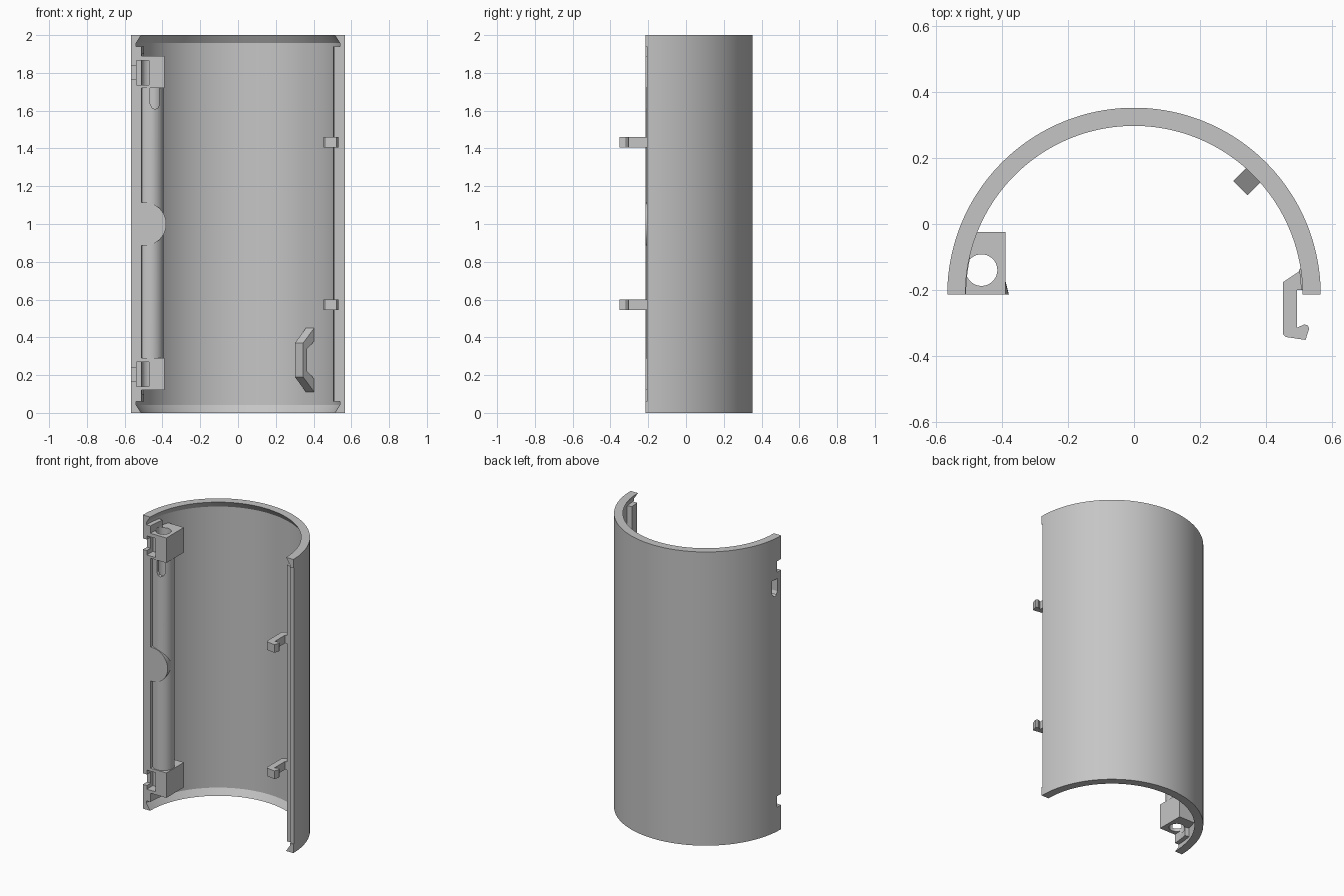
import bpy, bmesh, math
from mathutils import Matrix

if "Cube" in bpy.data.objects:
    bpy.data.objects.remove(bpy.data.objects["Cube"])

CY = -0.214          # axis of the half cylinder
R, WALL = 0.567, 0.54    # outer and inner wall radius
BX, BY = -0.463, -0.14   # axis of the hinge bore

grey = bpy.data.materials.new("matte grey")
grey.diffuse_color = (0.56, 0.56, 0.56, 1)
grey.use_nodes = True
grey.node_tree.nodes["Principled BSDF"].inputs["Base Color"].default_value = grey.diffuse_color


def make(name, bm):
    bmesh.ops.recalc_face_normals(bm, faces=bm.faces)
    me = bpy.data.meshes.new(name)
    bm.to_mesh(me)
    bm.free()
    ob = bpy.data.objects.new(name, me)
    bpy.context.collection.objects.link(ob)
    me.materials.append(grey)
    return ob


def prism(name, pts, offset):
    """Extrude a 3D outline along an offset."""
    bm = bmesh.new()
    f = bm.faces.new([bm.verts.new(p) for p in pts])
    r = bmesh.ops.extrude_face_region(bm, geom=[f])
    vs = [v for v in r["geom"] if isinstance(v, bmesh.types.BMVert)]
    bmesh.ops.translate(bm, verts=vs, vec=offset)
    return make(name, bm)


def column(name, pts, z0, z1):
    """Upright prism over a plan outline."""
    return prism(name, [(x, y, z0) for x, y in pts], (0, 0, z1 - z0))


def box(name, x0, x1, y0, y1, z0, z1):
    return column(name, [(x0, y0), (x1, y0), (x1, y1), (x0, y1)], z0, z1)


def cylinder(name, x, y, r, z0, z1, n=40):
    ring = [(x + r * math.cos(2 * math.pi * i / n), y + r * math.sin(2 * math.pi * i / n))
            for i in range(n)]
    return column(name, ring, z0, z1)


def cut(ob, cutters):
    for c in cutters:
        c.hide_render = True
        m = ob.modifiers.new("cut", "BOOLEAN")
        m.operation, m.object, m.solver = "DIFFERENCE", c, "EXACT"


# Thin half-cylinder shell with chamfered rims, swept from its wall section
section = [(R, 0), (R, 2), (0.512, 2), (WALL, 1.957), (WALL, 0.043), (0.512, 0)]
N = 96
bm = bmesh.new()
rings = []
for i in range(N + 1):
    a = math.pi * i / N
    rings.append([bm.verts.new((r * math.cos(a), CY + r * math.sin(a), z)) for r, z in section])
for p, q in zip(rings, rings[1:]):
    for k in range(len(section)):
        j = (k + 1) % len(section)
        bm.faces.new((p[k], p[j], q[j], q[k]))
bm.faces.new(rings[0])
bm.faces.new(rings[-1][::-1])
shell = make("shell", bm)

# Thickened strip behind the left seam
angles = [math.pi - 0.22 * i / 6 for i in range(7)]
strip = column("left_strip",
               [(0.51 * math.cos(a), CY + 0.51 * math.sin(a)) for a in angles] +
               [(0.55 * math.cos(a), CY + 0.55 * math.sin(a)) for a in reversed(angles)],
               0.06, 1.94)

# Hinge blocks, tube and thumb tab along the left edge
blocks = [column("hinge_block", [(-0.55, CY), (-0.39, CY), (-0.39, -0.025), (-0.515, -0.025)],
                 z, z + 0.17) for z in (0.12, 1.72)]
tube = cylinder("hinge_tube", BX, BY, 0.069, 0.285, 1.725)
arc = [(-0.495 + 0.115 * math.sin(t), CY, 1 + 0.115 * math.cos(t))
       for t in [math.pi * i / 20 for i in range(21)]]
tab = prism("thumb_tab", [(-0.54, CY, 1.115)] + arc + [(-0.54, CY, 0.885)], (0, 0.055, 0))
for v in tab.data.vertices:      # taper towards the back
    if v.co.y > CY + 0.02 and v.co.x > -0.52:
        v.co.x -= 0.014

# Cutters: bore, latch windows, edge notches, slots and seam step
bore = cylinder("bore_cutter", BX, BY, 0.048, 0.1, 1.9)
windows = [box("window_cutter", -0.537, -0.47, -0.3, -0.15, z, z + 0.13) for z in (0.14, 1.735)]
notches = [box("notch_cutter", -0.6, -0.50, -0.3, -0.172, z, z + 0.075) for z in (0.165, 1.765)]
slot_z = [(-0.025, 1.72), (-0.025, 1.635), (-0.015, 1.615), (0, 1.608),
          (0.015, 1.615), (0.025, 1.635), (0.025, 1.72)]
front_slot = prism("front_slot_cutter", [(-0.44 + u, -0.3, z) for u, z in slot_z], (0, 0.16, 0))
side_slot = prism("side_slot_cutter", [(-0.6, BY - 0.01 + u, z) for u, z in slot_z], (0.14, 0, 0))
step = box("seam_cutter", 0.50, 0.6, -0.3, -0.207, 0.06, 1.94)
cutters = [bore, front_slot, side_slot, step] + windows + notches

cut(shell, [side_slot, step] + windows + notches)
cut(strip, [bore, side_slot] + windows + notches)
for b in blocks:
    cut(b, [bore] + windows + notches)
cut(tube, [bore, front_slot, side_slot])
cut(tab, [bore])

# Snap hooks along the right edge
hook = [(0.53, -0.128), (0.505, -0.135), (0.50, -0.145), (0.452, -0.177), (0.452, -0.335),
        (0.46, -0.343), (0.521, -0.352), (0.532, -0.318), (0.528, -0.308), (0.517, -0.305),
        (0.495, -0.315), (0.495, -0.2), (0.53, -0.2)]
for z in (0.545, 1.405):
    column("snap_hook", hook, z, z + 0.055)

# Thickened strip behind the right seam
column("right_strip", [(0.545, -0.125), (0.502, -0.137), (0.508, -0.2), (0.55, -0.2)], 0.06, 1.94)

# Strap loop on the inner wall
loop = [(0.55, 0.11), (0.54, 0.11), (0.457, 0.19), (0.457, 0.37), (0.54, 0.45), (0.55, 0.45),
        (0.55, 0.385), (0.54, 0.38), (0.487, 0.34), (0.487, 0.22), (0.54, 0.18), (0.55, 0.175)]
strap = prism("strap_loop", [(r, -0.031, z) for r, z in loop], (0, 0.062, 0))
strap.data.transform(Matrix.Translation((0, CY, 0)) @ Matrix.Rotation(math.pi / 4, 4, "Z"))

# Apply the cuts, then drop the cutters
bpy.context.view_layer.update()
dg = bpy.context.evaluated_depsgraph_get()
for ob in [shell, strip, tube, tab] + blocks:
    me = bpy.data.meshes.new_from_object(ob.evaluated_get(dg))
    ob.modifiers.clear()
    ob.data = me
for c in cutters:
    bpy.data.objects.remove(c)

# Smooth the round parts
for ob in (shell, strip, tube, tab):
    bpy.ops.object.select_all(action="DESELECT")
    ob.select_set(True)
    bpy.context.view_layer.objects.active = ob
    bpy.ops.object.shade_smooth_by_angle(angle=math.radians(25))
